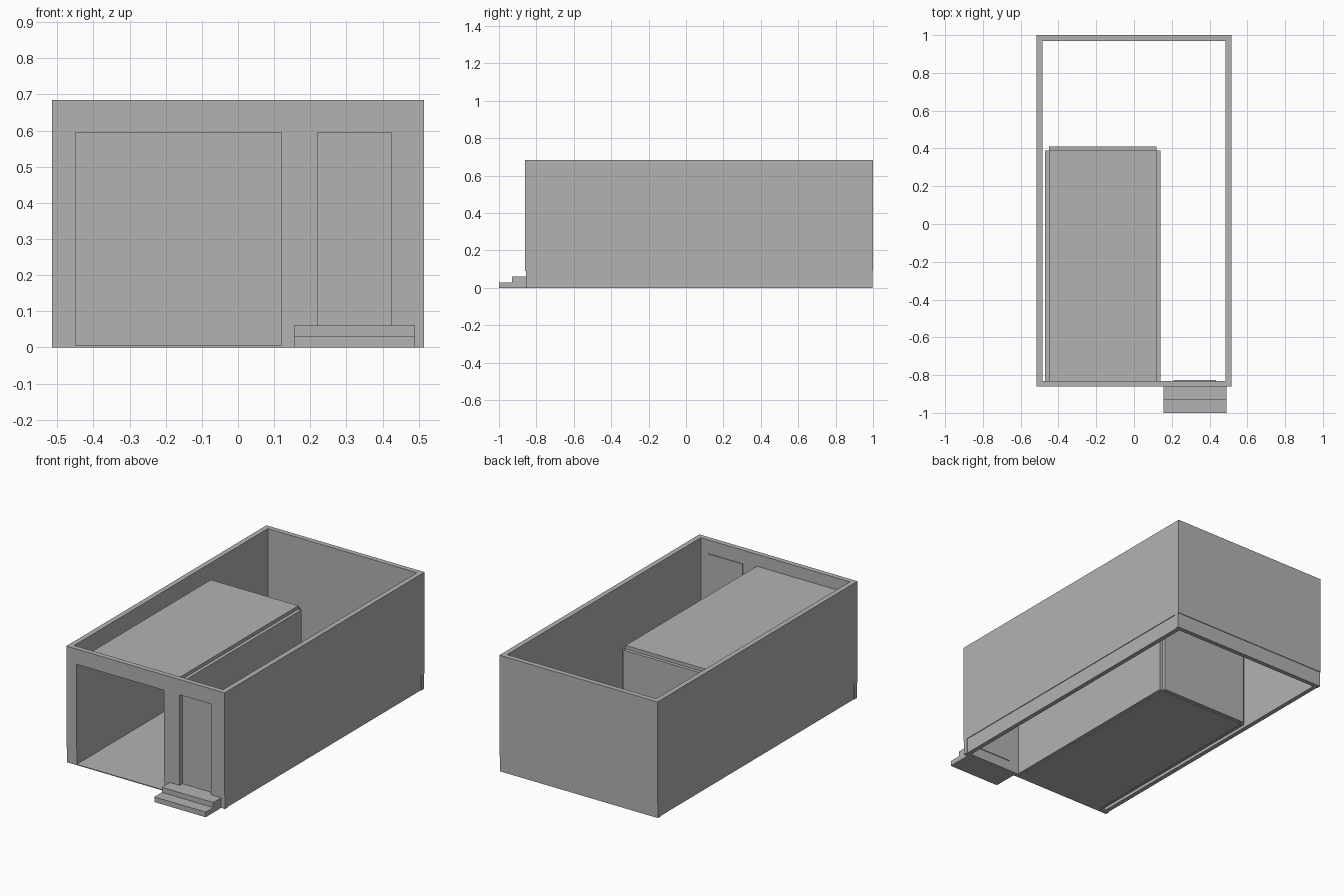
import bpy
import bmesh
from mathutils import Vector

if "Cube" in bpy.data.objects:
    bpy.data.objects.remove(bpy.data.objects["Cube"], do_unlink=True)

# One plain grey for the whole building
grey = bpy.data.materials.new("plain_grey")
grey.use_nodes = True
grey.diffuse_color = (0.45, 0.45, 0.45, 1)
grey.node_tree.nodes["Principled BSDF"].inputs["Base Color"].default_value = (0.45, 0.45, 0.45, 1)


def box(name, x, y, z):
    """Box spanning the given (low, high) ranges."""
    low, size = Vector((x[0], y[0], z[0])), Vector((x[1] - x[0], y[1] - y[0], z[1] - z[0]))
    bm = bmesh.new()
    bmesh.ops.create_cube(bm, size=1)
    for v in bm.verts:
        v.co = low + (v.co + Vector((0.5, 0.5, 0.5))) * size
    mesh = bpy.data.meshes.new(name)
    bm.to_mesh(mesh)
    bm.free()
    mesh.materials.append(grey)
    obj = bpy.data.objects.new(name, mesh)
    bpy.context.collection.objects.link(obj)
    return obj


def cut(target, cutters):
    """Subtract the cutters, bake the result and remove them."""
    for c in cutters:
        c.hide_render = True
        mod = target.modifiers.new("cut", 'BOOLEAN')
        mod.operation, mod.solver, mod.object = 'DIFFERENCE', 'EXACT', c
    bpy.context.view_layer.update()
    deps = bpy.context.evaluated_depsgraph_get()
    baked = bpy.data.meshes.new_from_object(target.evaluated_get(deps))
    target.modifiers.clear()
    target.data = baked
    for c in cutters:
        bpy.data.objects.remove(c, do_unlink=True)


WIDE, FRONT, BACK, TOP = 0.515, -0.86, 1.0, 0.685
WALL, LIP, BAND = 0.03, 0.004, 0.09
INNER_FRONT, INNER_BACK = FRONT + WALL, BACK - WALL
GARAGE_X, GARAGE_BACK, PANEL = (-0.45, 0.12), 0.39, 0.02
HEAD, FLOOR, DOOR_X, DOOR_SILL = 0.595, 0.005, (0.22, 0.425), 0.06

# Outer walls, open at top and bottom
walls = box("outer_walls", (-WIDE, WIDE), (FRONT, BACK), (0, TOP))
cutters = [
    box("room_cutter", (WALL - WIDE, WIDE - WALL), (INNER_FRONT, INNER_BACK), (-1, 1)),
    box("garage_cutter", GARAGE_X, (-1, 0), (-1, HEAD)),
    box("door_cutter", DOOR_X, (-1, 0), (DOOR_SILL, HEAD)),
    # Shallow recess around the foot of the walls
    box("front_foot_cutter", (-1, 1), (-1, FRONT + LIP), (-1, BAND)),
    box("back_foot_cutter", (-1, 1), (BACK - LIP, 2), (-1, BAND)),
    box("left_foot_cutter", (WIDE - LIP, 1), (INNER_FRONT, INNER_BACK), (-1, BAND)),
    box("right_foot_cutter", (-1, LIP - WIDE), (INNER_FRONT, INNER_BACK), (-1, BAND)),
]
cut(walls, cutters)

# Garage bay: thin panels meeting only at their inner edges
bay_y, bay_z = (INNER_FRONT, GARAGE_BACK), (FLOOR, HEAD)
box("garage_floor", GARAGE_X, (FRONT + LIP, GARAGE_BACK), (0, FLOOR))
box("garage_roof", GARAGE_X, bay_y, (HEAD, HEAD + PANEL))
box("garage_back_panel", GARAGE_X, (GARAGE_BACK, GARAGE_BACK + PANEL), bay_z)
box("garage_left_panel", (GARAGE_X[1], GARAGE_X[1] + PANEL), bay_y, bay_z)
box("garage_right_panel", (GARAGE_X[0] - PANEL, GARAGE_X[0]), bay_y, bay_z)

# Entrance door, set on the inside of the front wall
box("entrance_door", (DOOR_X[0] - 0.01, DOOR_X[1] + 0.01),
    (INNER_FRONT, INNER_FRONT + 0.005), (DOOR_SILL, HEAD + 0.01))

# Entrance steps, cut from one block
steps = box("entrance_steps", (0.155, 0.49), (-1, FRONT + LIP), (0, DOOR_SILL))
cut(steps, [box("tread_cutter", (0, 1), (-2, -0.93), (0.03, 1))])
